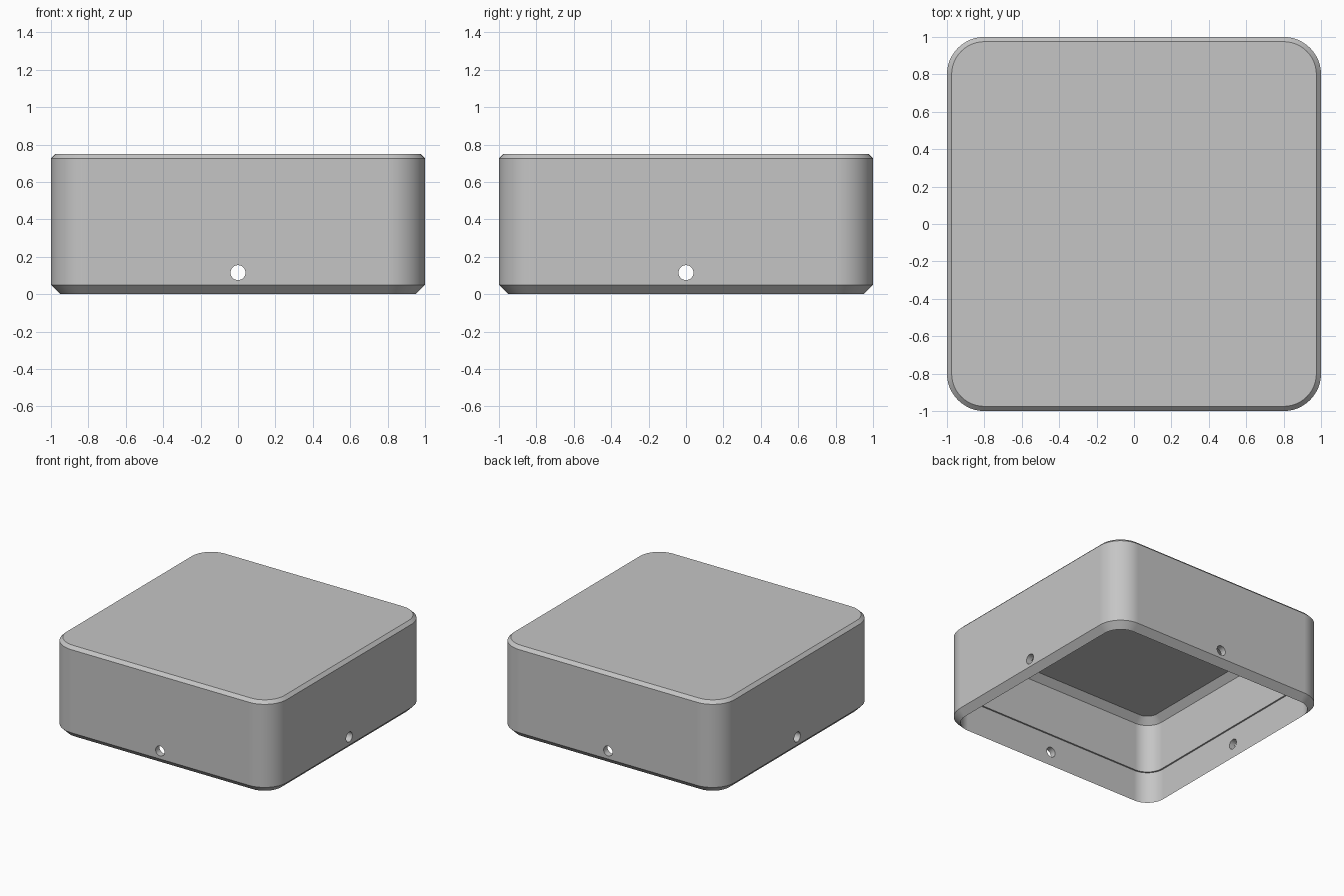
import bpy, bmesh
from math import sin, cos, pi

cube = bpy.data.objects.get("Cube")
if cube:
    bpy.data.objects.remove(cube, do_unlink=True)

grey = bpy.data.materials.new("plain grey")
grey.use_nodes = True
colour = (0.56, 0.56, 0.56, 1)
grey.diffuse_color = colour
grey.node_tree.nodes["Principled BSDF"].inputs["Base Color"].default_value = colour

HALF, RADIUS, STEPS = 1.0, 0.2, 12


def ring(bm, inset, z):
    """Rounded square, offset inwards from the outer wall."""
    r, c = RADIUS - inset, HALF - RADIUS
    verts = []
    for q, (sx, sy) in enumerate([(1, 1), (-1, 1), (-1, -1), (1, -1)]):
        for i in range(STEPS + 1):
            a = (q + i / STEPS) * pi / 2
            verts.append(bm.verts.new((sx * c + r * cos(a), sy * c + r * sin(a), z)))
    return verts


# Wall section (inset, height): from the outer top, round the rim, to the ceiling
section = [(0.025, 0.75), (0, 0.725), (0, 0.05), (0.05, 0),
           (0.05, 0.255), (0.0625, 0.255), (0.0625, 0.65), (0.1125, 0.70)]
bm = bmesh.new()
rings = [ring(bm, *p) for p in section]
for a, b in zip(rings, rings[1:]):
    for i in range(len(a)):
        j = (i + 1) % len(a)
        bm.faces.new((a[i], b[i], b[j], a[j]))
bm.faces.new(rings[0])
bm.faces.new(rings[-1][::-1])
bmesh.ops.recalc_face_normals(bm, faces=bm.faces)
mesh = bpy.data.meshes.new("box_cover")
bm.to_mesh(mesh)
bm.free()
mesh.materials.append(grey)
cover = bpy.data.objects.new("box_cover", mesh)
bpy.context.collection.objects.link(cover)


def select(ob):
    bpy.ops.object.select_all(action='DESELECT')
    ob.select_set(True)
    bpy.context.view_layer.objects.active = ob


# Screw holes through each pair of opposite walls
for rotation in [(pi / 2, 0, 0), (0, pi / 2, 0)]:
    bpy.ops.mesh.primitive_cylinder_add(vertices=32, radius=0.04, depth=3,
                                        location=(0, 0, 0.115), rotation=rotation)
    cutter = bpy.context.object
    cutter.name = "hole_cutter"
    cutter.hide_render = True
    cutter.data.materials.append(grey)
    select(cover)
    cut = cover.modifiers.new("hole", 'BOOLEAN')
    cut.operation = 'DIFFERENCE'
    cut.solver = 'EXACT'
    cut.object = cutter
    bpy.ops.object.modifier_apply(modifier=cut.name)
    bpy.data.objects.remove(cutter, do_unlink=True)

# Smooth corners with crisp chamfers and flat walls
select(cover)
bpy.ops.object.shade_smooth_by_angle(angle=pi / 6)
flat = cover.modifiers.new("flat walls", 'WEIGHTED_NORMAL')
flat.keep_sharp = True
